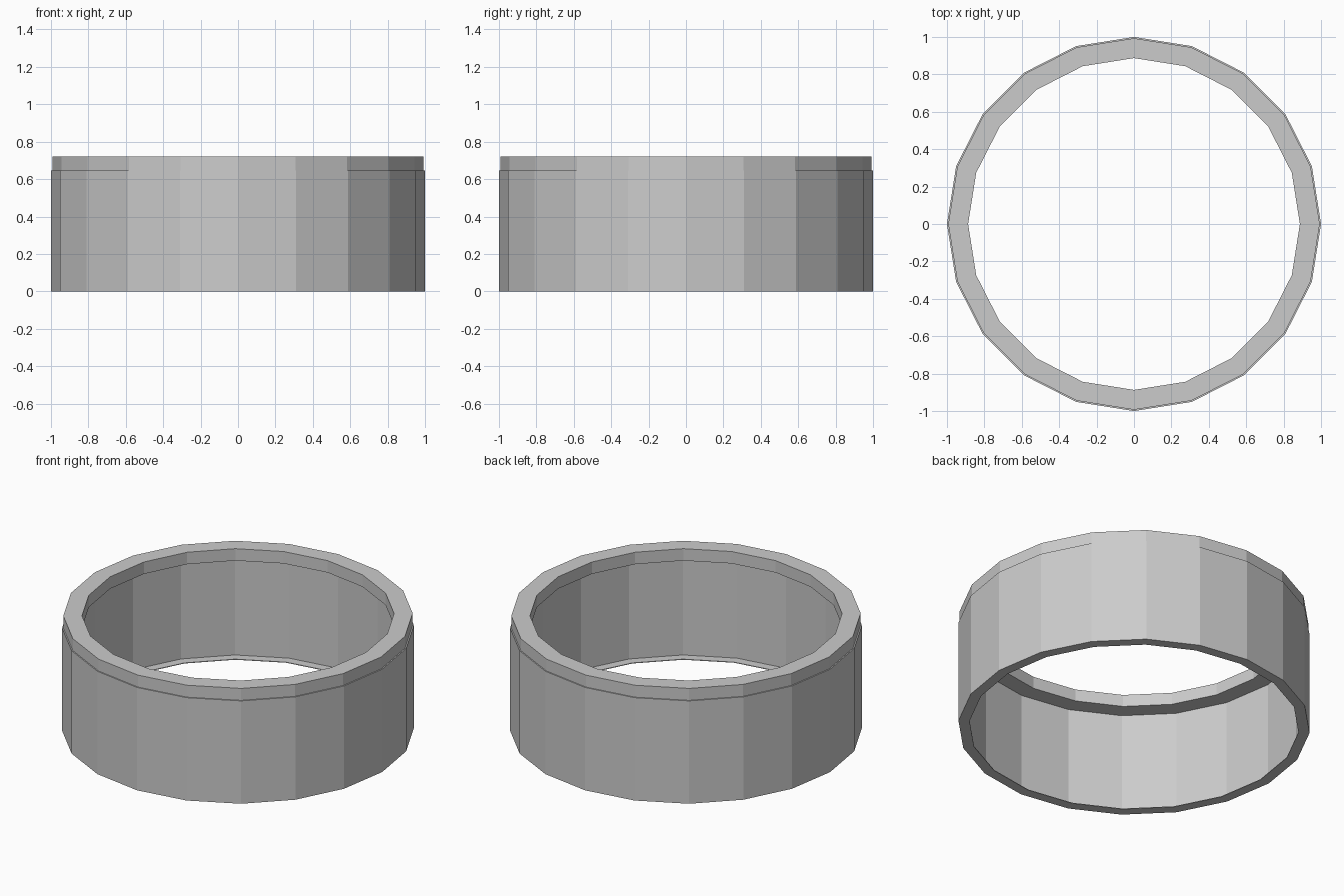
import bpy, bmesh
from math import cos, sin, tau

if "Cube" in bpy.data.objects:
    bpy.data.objects.remove(bpy.data.objects["Cube"])

SIDES = 20


def ring(name, profile):
    """Sweep a closed (radius, z) profile round the z axis with flat facets."""
    bm = bmesh.new()
    loops = [[bm.verts.new((r * cos(tau * i / SIDES), r * sin(tau * i / SIDES), z))
              for r, z in profile] for i in range(SIDES)]
    n = len(profile)
    for i in range(SIDES):
        a, b = loops[i], loops[(i + 1) % SIDES]
        for j in range(n):
            k = (j + 1) % n
            bm.faces.new((a[j], b[j], b[k], a[k]))
    bmesh.ops.recalc_face_normals(bm, faces=bm.faces)
    mesh = bpy.data.meshes.new(name)
    bm.to_mesh(mesh)
    bm.free()
    obj = bpy.data.objects.new(name, mesh)
    bpy.context.collection.objects.link(obj)
    return obj


# Thin outer wall with a narrow flange turned inward at the base
ring("outer_wall", [(0.937, 0), (1, 0), (1, 0.645), (0.993, 0.645),
                    (0.993, 0.004), (0.937, 0.004)])

# Thick rim sitting on the wall, overhanging the inside
ring("top_rim", [(0.887, 0.645), (0.993, 0.645), (0.993, 0.72), (0.887, 0.72)])
